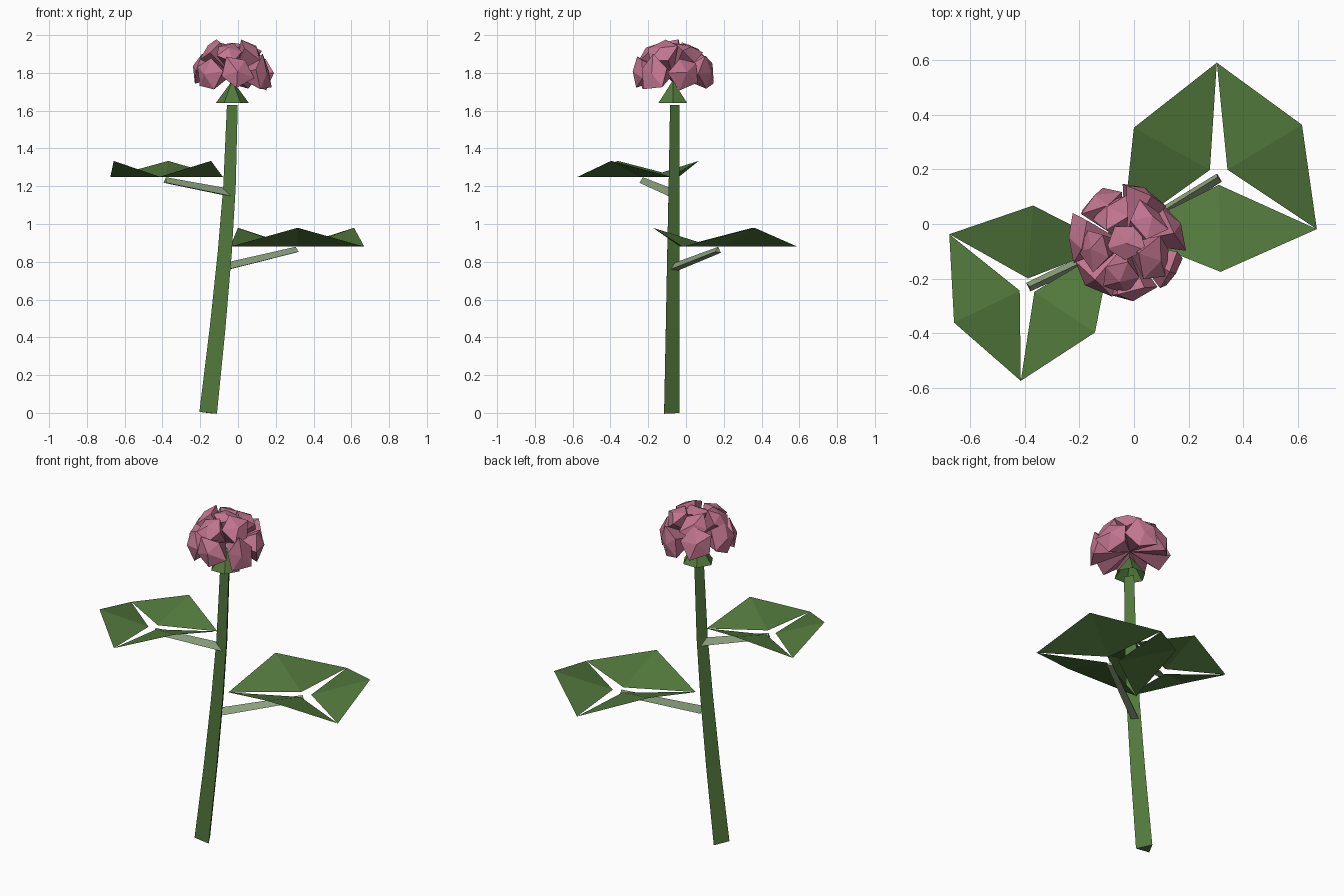
import bpy
import bmesh
import random
from math import cos, sin, pi, radians
from mathutils import Vector

random.seed(4)
cube = bpy.data.objects.get("Cube")
if cube:
    bpy.data.objects.remove(cube, do_unlink=True)


def material(name, rgb):
    m = bpy.data.materials.new(name)
    m.use_nodes = True
    m.diffuse_color = (*rgb, 1)
    m.node_tree.nodes["Principled BSDF"].inputs["Base Color"].default_value = (*rgb, 1)
    return m


GREEN = material("leaf green", (0.084, 0.19, 0.045))
SAGE = material("pale stalk green", (0.27, 0.36, 0.21))
PINK = material("dusty pink", (0.54, 0.18, 0.28))


def finish(name, bm, mat, solid=True):
    if solid:
        bmesh.ops.recalc_face_normals(bm, faces=bm.faces)
    mesh = bpy.data.meshes.new(name)
    bm.to_mesh(mesh)
    bm.free()
    mesh.materials.append(mat)
    obj = bpy.data.objects.new(name, mesh)
    bpy.context.collection.objects.link(obj)
    return obj


def three_sided_tube(name, path, radii, ref, mat):
    """Sweep a triangle along a path, one corner pointing towards ref."""
    bm = bmesh.new()
    pts = [Vector(p) for p in path]
    rings = []
    for i, p in enumerate(pts):
        t = (pts[min(i + 1, len(pts) - 1)] - pts[max(i - 1, 0)]).normalized()
        a = (Vector(ref) - t * t.dot(Vector(ref))).normalized()
        b = t.cross(a)
        rings.append([bm.verts.new(p + radii[i] * (a * cos(k * 2 * pi / 3) + b * sin(k * 2 * pi / 3)))
                      for k in range(3)])
    for lo, hi in zip(rings, rings[1:]):
        for k in range(3):
            n = (k + 1) % 3
            bm.faces.new((lo[k], lo[n], hi[n], hi[k]))
    bm.faces.new(rings[0])
    bm.faces.new(rings[-1])
    finish(name, bm, mat)


def leaf(name, centre, size, turn):
    """Three folded kite leaflets around a centre."""
    c = Vector(centre)

    def at(r, deg, z):
        d = radians(deg)
        return c + Vector((r * cos(d), r * sin(d), z)) * size

    bm = bmesh.new()
    for k in range(3):
        mid = turn + 120 * k
        inner = bm.verts.new(at(0.037, mid, 0.0))
        outer = bm.verts.new(at(0.355, mid, 0.1))
        first = bm.verts.new(at(0.41, mid - 60, 0))
        last = bm.verts.new(at(0.41, mid + 60, 0))
        bm.faces.new((inner, first, outer))
        bm.faces.new((inner, outer, last))
    finish(name, bm, GREEN, solid=False)


# Stem, leaning and tapering
levels = [(-0.158, 0.0), (-0.108, 0.45), (-0.07, 0.85), (-0.045, 1.2), (-0.03, 1.63)]
thick = [0.054, 0.048, 0.043, 0.038, 0.033]
three_sided_tube("stem", [(x, -0.035 - r, z) for (x, z), r in zip(levels, thick)],
                 thick, (0, 1, 0), GREEN)

# Leaf stalks and leaves
three_sided_tube("lower_leaf_stalk", [(-0.06, -0.06, 0.77), (0.31, 0.17, 0.86)],
                 [0.026, 0.02], (0, 1, -0.6), SAGE)
three_sided_tube("upper_leaf_stalk", [(-0.04, -0.07, 1.16), (-0.385, -0.23, 1.228)],
                 [0.026, 0.02], (0, 1, -0.6), SAGE)
leaf("lower_leaf", (0.31, 0.18, 0.88), 1.0, 31)
leaf("upper_leaf", (-0.39, -0.23, 1.25), 0.84, 86)

# Calyx, an open six-sided cone
bm = bmesh.new()
apex = bm.verts.new((-0.03, -0.07, 1.76))
rim = [bm.verts.new((-0.03 + 0.088 * cos(k * pi / 3), -0.07 + 0.088 * sin(k * pi / 3), 1.64))
       for k in range(6)]
for k in range(6):
    bm.faces.new((apex, rim[k], rim[(k + 1) % 6]))
finish("calyx", bm, GREEN, solid=False)

# Flower head: faceted petals fanning out from one heart
HEART = Vector((-0.03, -0.07, 1.79))


def petal(name, azimuth, elevation, reach, width):
    az, el = radians(azimuth), radians(elevation)
    out = Vector((cos(az) * cos(el), sin(az) * cos(el), sin(el)))
    side = Vector((-sin(az), cos(az), 0))
    up = out.cross(side)
    spin = random.uniform(0, 2 * pi)

    def place(v):
        v = HEART + v
        v.z = min(max(v.z, 1.705), 2.0)
        return v

    bm = bmesh.new()
    root = bm.verts.new(HEART)
    tip = bm.verts.new(place(out * reach * 1.13))
    ring = []
    for k in range(5):
        a = spin + k * 2 * pi / 5
        r = width * random.uniform(0.85, 1.15)
        d = reach * random.uniform(0.88, 1.08)
        ring.append(bm.verts.new(place(out * d + (side * cos(a) + up * sin(a)) * r)))
    for k in range(5):
        n = (k + 1) % 5
        bm.faces.new((root, ring[k], ring[n]))
        bm.faces.new((tip, ring[k], ring[n]))
    finish(name, bm, PINK)


for k in range(7):
    petal(f"outer_petal_{k + 1}", 20 + k * 360 / 7, random.uniform(0, 14), 0.19, 0.09)
for k in range(5):
    petal(f"upper_petal_{k + 1}", 45 + k * 72, random.uniform(42, 54), 0.18, 0.08)
petal("crown_petal", 0, 90, 0.15, 0.07)
